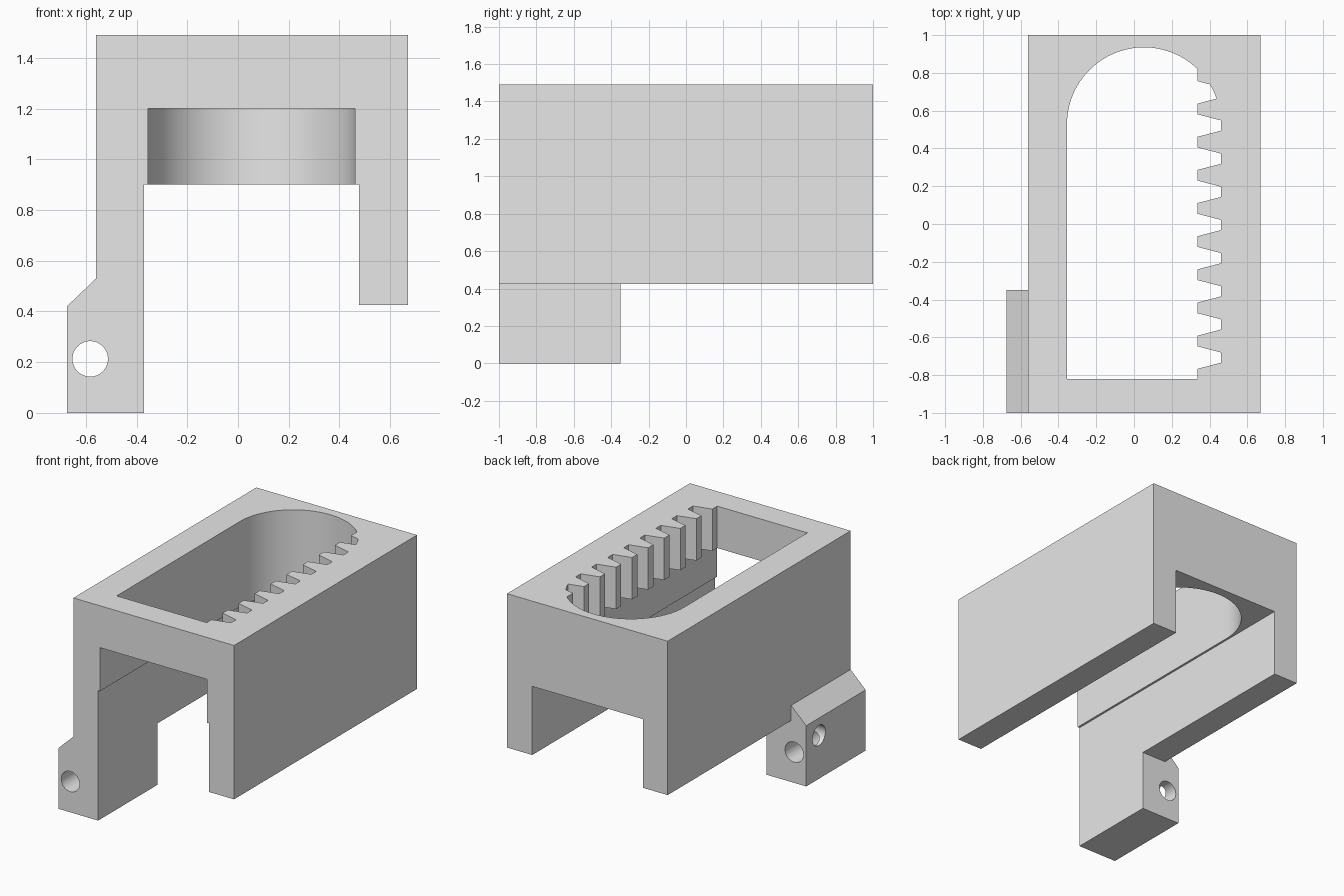
import bpy, bmesh, math

cube = bpy.data.objects.get("Cube")
if cube:
    bpy.data.objects.remove(cube, do_unlink=True)

grey = bpy.data.materials.new("plain_grey")
grey.use_nodes = True
colour = (0.8, 0.8, 0.8, 1)
grey.diffuse_color = colour
grey.node_tree.nodes["Principled BSDF"].inputs["Base Color"].default_value = colour

# Map (profile u, profile v, extrusion depth) to x, y, z
AXES = {
    "x": lambda u, v, d: (d, u, v),
    "y": lambda u, v, d: (u, d, v),
    "z": lambda u, v, d: (u, v, d),
}


def prism(name, profiles, axis, start, end):
    """Extrude closed 2D profiles along an axis into one object."""
    bm = bmesh.new()
    place = AXES[axis]
    for pts in profiles:
        low = [bm.verts.new(place(u, v, start)) for u, v in pts]
        high = [bm.verts.new(place(u, v, end)) for u, v in pts]
        bm.faces.new(low)
        bm.faces.new(high)
        for i in range(len(pts)):
            j = (i + 1) % len(pts)
            bm.faces.new((low[i], low[j], high[j], high[i]))
    bmesh.ops.recalc_face_normals(bm, faces=bm.faces)
    mesh = bpy.data.meshes.new(name)
    bm.to_mesh(mesh)
    bm.free()
    mesh.materials.append(grey)
    obj = bpy.data.objects.new(name, mesh)
    bpy.context.collection.objects.link(obj)
    return obj


def arc(cu, cv, r, sweep, steps):
    return [(cu + r * math.cos(sweep * i / steps), cv + r * math.sin(sweep * i / steps))
            for i in range(steps + 1)]


def circle(cu, cv, r):
    return arc(cu, cv, r, math.tau, 48)[:-1]


def rect(u0, u1, v0, v1):
    return [(u0, v0), (u1, v0), (u1, v1), (u0, v1)]


def combine(body, tool, operation):
    """Apply a boolean and discard the tool object."""
    tool.hide_render = True
    mod = body.modifiers.new("shape", "BOOLEAN")
    mod.operation, mod.solver, mod.object = operation, "EXACT", tool
    bpy.context.view_layer.objects.active = body
    bpy.ops.object.modifier_apply(modifier=mod.name)
    bpy.data.objects.remove(tool, do_unlink=True)


# Arch body with the long leg and its chamfered bracket
TOP, LEG, CEILING, LINTEL = 1.49, 0.425, 0.9, 1.2
body = prism("rack_housing", [[
    (-0.56, TOP), (0.67, TOP), (0.67, LEG), (0.477, LEG), (0.477, CEILING),
    (-0.37, CEILING), (-0.37, 0), (-0.675, 0), (-0.675, 0.42), (-0.56, 0.53)]],
    "y", -1, 1)

# Trim the bracket so it stays only at the front
combine(body, prism("bracket_trim", [[
    (-1, -0.5), (0, -0.5), (0, LEG), (-0.56, LEG), (-0.56, 0.8), (-1, 0.8)]],
    "y", -0.35, 1.5), "DIFFERENCE")

# Round-ended pocket through the roof, and the opening under the front wall
MID, RAD, END, FRONT = 0.053, 0.408, 0.527, -0.82
pocket = [(MID - RAD, FRONT), (MID + RAD, FRONT)] + arc(MID, END, RAD, math.pi, 64)
combine(body, prism("pocket_cut", [pocket], "z", 0.8, 1.7), "DIFFERENCE")
combine(body, prism("front_cut", [rect(MID - RAD, MID + RAD, -1.2, -0.7)],
                    "z", 0.8, LINTEL), "DIFFERENCE")

# Gear rack teeth along one pocket wall, embedded in the wall
TIP, BASE, PITCH, COUNT = 0.335, 0.5, 0.1755, 10
teeth = []
for k in range(COUNT):
    c = -0.795 + k * PITCH
    tooth = [(BASE, c - 0.071), (TIP, c - 0.028), (TIP, c + 0.028), (BASE, c + 0.071)]
    if k == 0:
        tooth[0], tooth[1] = (BASE, -0.9), (TIP, -0.9)
    if k == COUNT - 1:
        tooth[2], tooth[3] = (TIP, 0.93), (BASE, 0.93)
    teeth.append(tooth)
combine(body, prism("rack_teeth", teeth, "z", LINTEL, TOP), "UNION")

# Bracket holes: one along its length, one blind from the side
combine(body, prism("long_hole", [circle(-0.583, 0.213, 0.07)], "y", -1.2, 0), "DIFFERENCE")
combine(body, prism("side_hole", [circle(-0.49, 0.3, 0.07)], "x", -0.8, -0.55), "DIFFERENCE")

# Smooth the curved walls, keep the corners sharp
bpy.ops.object.select_all(action="DESELECT")
body.select_set(True)
bpy.context.view_layer.objects.active = body
bpy.ops.object.shade_smooth_by_angle(angle=math.radians(25))
